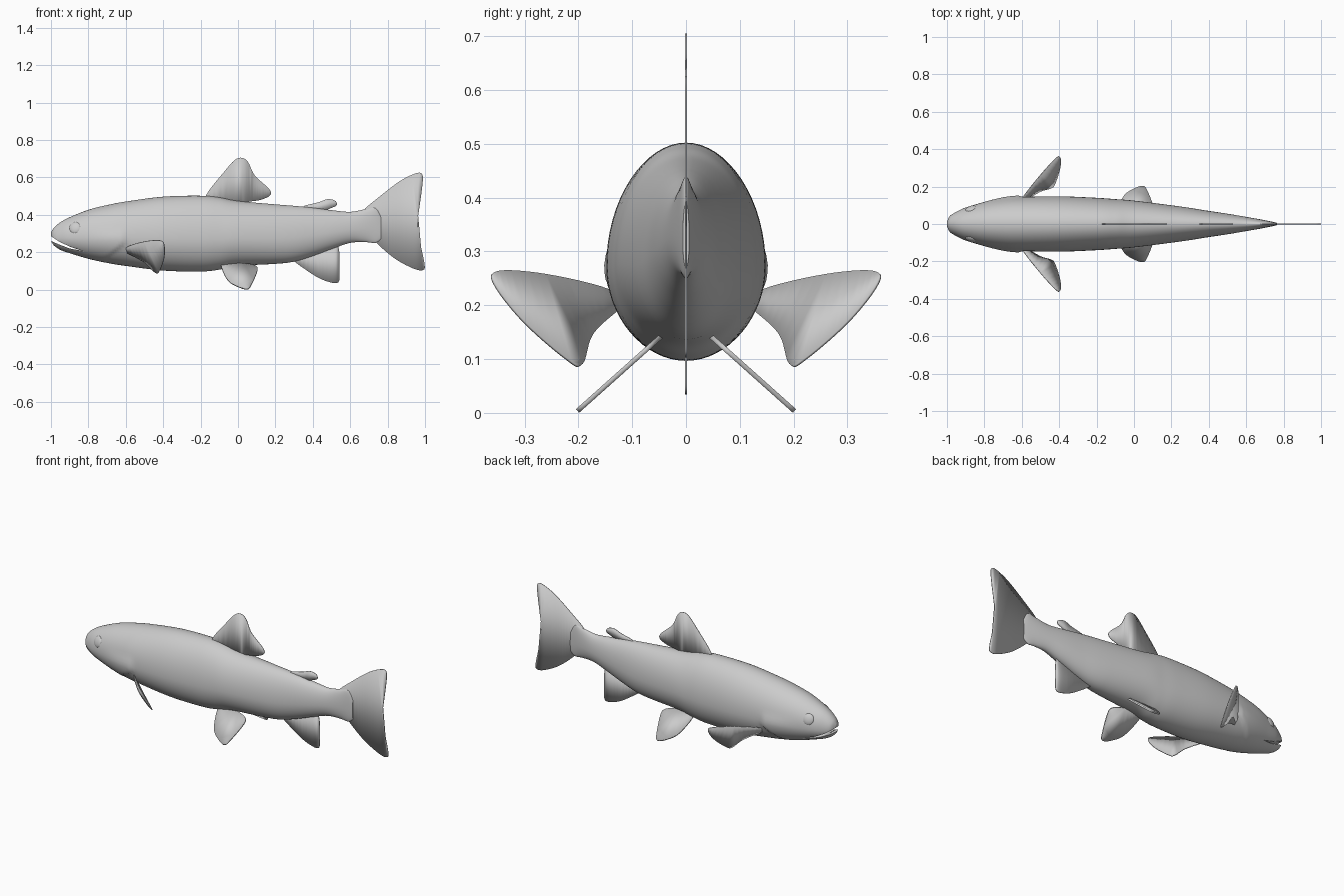
import bpy, bmesh, math
from mathutils import Vector

if "Cube" in bpy.data.objects:
    bpy.data.objects.remove(bpy.data.objects["Cube"])

grey = bpy.data.materials.new("plain grey")
grey.use_nodes = True
GREY = (0.6, 0.6, 0.6, 1)
grey.diffuse_color = GREY
grey.node_tree.nodes["Principled BSDF"].inputs["Base Color"].default_value = GREY


def make_object(name, bm, angle=40):
    bmesh.ops.recalc_face_normals(bm, faces=bm.faces)
    mesh = bpy.data.meshes.new(name)
    bm.to_mesh(mesh)
    bm.free()
    mesh.materials.append(grey)
    obj = bpy.data.objects.new(name, mesh)
    bpy.context.collection.objects.link(obj)
    bpy.ops.object.select_all(action="DESELECT")
    obj.select_set(True)
    bpy.context.view_layer.objects.active = obj
    bpy.ops.object.shade_smooth_by_angle(angle=math.radians(angle))
    return obj


def spline(points, steps, closed=False):
    """Smooth curve through the points."""
    pts = [Vector(p) for p in points]
    n, out = len(pts), []
    for i in range(n if closed else n - 1):
        a, b, c, d = [pts[k % n] if closed else pts[min(max(k, 0), n - 1)]
                      for k in range(i - 1, i + 3)]
        for s in range(steps):
            t = s / steps
            out.append(b + (c - a) * (t / 2) + (2 * a - 5 * b + 4 * c - d) * (t * t / 2)
                       + (3 * b - a - 3 * c + d) * (t ** 3 / 2))
    return out if closed else out + [pts[-1]]


def smooth(a, b, x):
    t = min(max((x - a) / (b - a), 0), 1)
    return t * t * (3 - 2 * t)


# Body stations: x, top, bottom, half width
STATIONS = [
    (-1, .305, .262, .012), (-.985, .33, .237, .042), (-.95, .36, .213, .065),
    (-.9, .387, .195, .088), (-.8, .427, .165, .117), (-.7, .452, .143, .135),
    (-.6, .471, .127, .144), (-.4, .497, .102, .148), (-.2, .502, .097, .14),
    (-.1, .493, .107, .133), (0, .474, .127, .125), (.2, .456, .138, .1),
    (.3, .448, .15, .086), (.4, .438, .18, .07), (.5, .425, .217, .055),
    (.6, .416, .25, .038), (.68, .43, .254, .024), (.735, .437, .25, .013),
    (.765, .39, .27, .006)]


def gill_bulge(x, z):
    """Raised gill cover with an abrupt rear edge."""
    edge = -.595 - 1.3 * max(.25 - z, 0)
    return (.009 * smooth(edge, edge - .015, x) * smooth(-.85, -.65, x)
            * smooth(.34, .27, z))


SIDES = 64
bm = bmesh.new()
rings = []
for x, top, bottom, width in spline(STATIONS, 8):
    mid = bottom + .43 * (top - bottom)
    ring = []
    for k in range(SIDES):
        a = math.tau * k / SIDES
        c, s = math.cos(a), math.sin(a)
        z = mid + s * ((top - mid) if s > 0 else (mid - bottom))
        y = c * (width + gill_bulge(x, z))
        ring.append(bm.verts.new((x, y, z)))
    rings.append(ring)
for r0, r1 in zip(rings, rings[1:]):
    for k in range(SIDES):
        j = (k + 1) % SIDES
        bm.faces.new((r0[k], r0[j], r1[j], r1[k]))
bm.faces.new(rings[0])
bm.faces.new(rings[-1])
body = make_object("body", bm)

# Mouth slit, cut through the snout
MOUTH = [(-1.05, .3), (-1, .286), (-.96, .259), (-.9, .23), (-.83, .207),
         (-.9, .22), (-.96, .243), (-1, .261), (-1.05, .27)]
bm = bmesh.new()
face = bm.faces.new([bm.verts.new((x, -.2, z)) for x, z in MOUTH])
ext = bmesh.ops.extrude_face_region(bm, geom=[face])
bmesh.ops.translate(bm, vec=(0, .4, 0),
                    verts=[v for v in ext["geom"] if isinstance(v, bmesh.types.BMVert)])
cutter = make_object("mouth_cutter", bm)
cutter.hide_render = True
bpy.context.view_layer.objects.active = body
cut = body.modifiers.new("mouth", "BOOLEAN")
cut.operation, cut.object, cut.solver = "DIFFERENCE", cutter, "EXACT"
bpy.ops.object.modifier_apply(modifier=cut.name)
bpy.data.objects.remove(cutter)


def fin(name, outline, depth=lambda x, z: 0, thick=.004):
    """Thin fin: an outline in side view, set out sideways by depth."""
    bm = bmesh.new()
    bm.faces.new([bm.verts.new((p.x, depth(p.x, p.y), p.y))
                  for p in spline(outline, 6, closed=True)])
    bmesh.ops.triangulate(bm, faces=bm.faces)
    obj = make_object(name, bm)
    solid = obj.modifiers.new("thickness", "SOLIDIFY")
    solid.thickness, solid.offset = thick, 0
    return obj


# Fins on the centre line
fin("dorsal_fin", [(-.17, .505), (-.07, .635), (-.015, .695), (.025, .704), (.055, .68),
                   (.09, .61), (.165, .54), (.172, .505), (.12, .48), (.04, .465),
                   (0, .43), (-.15, .45)])
fin("adipose_fin", [(.35, .445), (.43, .467), (.48, .484), (.52, .475), (.528, .452),
                    (.5, .437), (.45, .42), (.38, .42)])
fin("tail_fin", [(.67, .42), (.76, .5), (.865, .58), (.94, .618), (.98, .622), (.988, .58),
                 (.97, .44), (.96, .36), (.97, .27), (.997, .14), (.99, .105), (.94, .112),
                 (.84, .165), (.74, .25), (.7, .3), (.68, .36)])
fin("anal_fin", [(.29, .16), (.41, .075), (.48, .043), (.533, .037), (.543, .08),
                 (.54, .215), (.51, .245), (.4, .22), (.3, .18)])

# Paired fins and eyes
PELVIC = [(-.09, .13), (-.055, .052), (0, .017), (.05, .004), (.073, .03), (.103, .1),
          (.095, .125), (.04, .14), (-.06, .15)]
PECTORAL = [(-.59, .23), (-.5, .257), (-.42, .263), (-.395, .24), (-.395, .17),
            (-.42, .1), (-.44, .09), (-.5, .145), (-.58, .19), (-.6, .2)]
for side, sign in (("left", 1), ("right", -1)):
    fin(side + "_pelvic_fin", PELVIC,
        lambda x, z: sign * (.06 + 1.12 * (.13 - z)), .009)
    fin(side + "_pectoral_fin", PECTORAL,
        lambda x, z: sign * (.145 + 1.03 * (x + .585) + .777 * (z - .22)), .005)
    bm = bmesh.new()
    bmesh.ops.create_uvsphere(bm, u_segments=32, v_segments=16, radius=.033)
    eye = make_object(side + "_eye", bm)
    eye.scale.z = .45
    eye.location = (-.87, sign * .08, .33)
    eye.rotation_euler = Vector((-.3, sign, .35)).to_track_quat("Z", "Y").to_euler()
